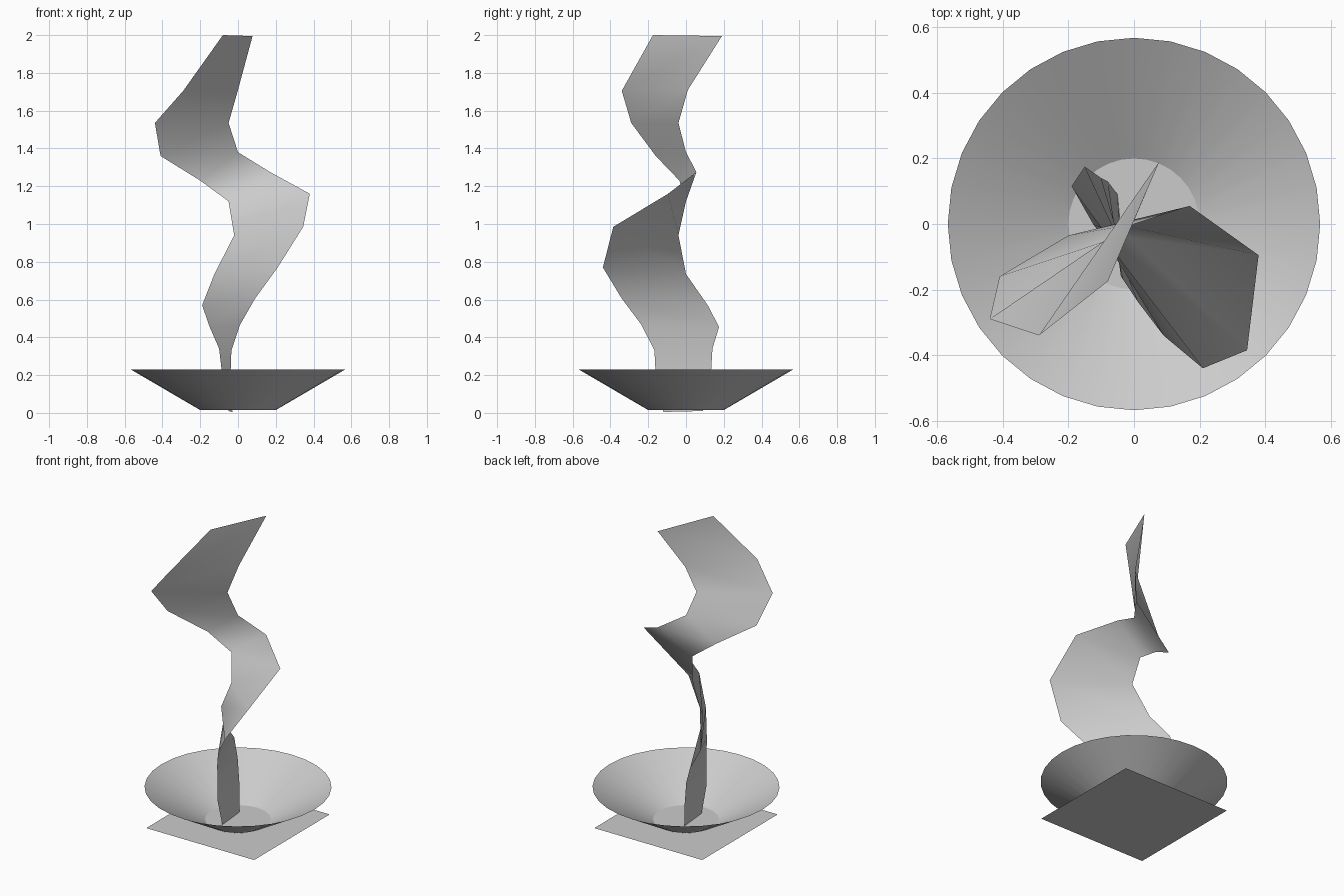
import bpy
import bmesh
from math import cos, sin, tau, radians

if "Cube" in bpy.data.objects:
    bpy.data.objects.remove(bpy.data.objects["Cube"])

GREY = (0.6, 0.6, 0.6, 1.0)
grey = bpy.data.materials.new("neutral grey")
grey.use_nodes = True
grey.diffuse_color = GREY
grey.node_tree.nodes["Principled BSDF"].inputs["Base Color"].default_value = GREY


def finish(name, bm, smooth_angle):
    """Turn a bmesh into a named, shaded object."""
    mesh = bpy.data.meshes.new(name)
    bm.to_mesh(mesh)
    bm.free()
    mesh.materials.append(grey)
    obj = bpy.data.objects.new(name, mesh)
    bpy.context.collection.objects.link(obj)
    bpy.ops.object.select_all(action='DESELECT')
    obj.select_set(True)
    bpy.context.view_layer.objects.active = obj
    if smooth_angle:
        bpy.ops.object.shade_smooth_by_angle(angle=radians(smooth_angle))
    return obj


# Square ground sheet
bm = bmesh.new()
bmesh.ops.create_grid(bm, x_segments=1, y_segments=1, size=0.4)
finish("base_sheet", bm, 0)

# Open bowl: flat floor and flared wall
SIDES = 32
bm = bmesh.new()
floor, rim = [[bm.verts.new((r * cos(tau * i / SIDES), r * sin(tau * i / SIDES), z))
               for i in range(SIDES)] for r, z in ((0.2, 0.015), (0.568, 0.23))]
bm.faces.new(floor)
for i in range(SIDES):
    j = (i + 1) % SIDES
    bm.faces.new((floor[i], floor[j], rim[j], rim[i]))
bmesh.ops.recalc_face_normals(bm, faces=bm.faces)
finish("bowl", bm, 20)

# Twisting ribbon: its two long edges, from the bowl floor upward
edge_a = [(-.05, .09, .01), (-.08, .13, .17), (-.10, .14, .34), (-.15, .175, .455),
          (-.19, .115, .57), (-.125, 0, .735), (-.02, -.04, .94), (-.05, 0, 1.12),
          (-.20, -.035, 1.23), (-.41, -.16, 1.36), (-.44, -.29, 1.535),
          (-.29, -.34, 1.705), (-.08, -.175, 2)]
edge_b = [(-.03, -.12, .005), (-.04, -.16, .19), (-.035, -.167, .33), (.01, -.235, .465),
          (.09, -.34, .605), (.21, -.44, .77), (.345, -.385, .985), (.38, -.095, 1.16),
          (.17, .055, 1.275), (0, 0, 1.38), (-.05, -.04, 1.535),
          (0, .01, 1.71), (.077, .19, 1.995)]
bm = bmesh.new()
a = [bm.verts.new(p) for p in edge_a]
b = [bm.verts.new(p) for p in edge_b]
for i in range(len(a) - 1):
    bm.faces.new((a[i], b[i], b[i + 1], a[i + 1]))
finish("smoke_ribbon", bm, 80)
